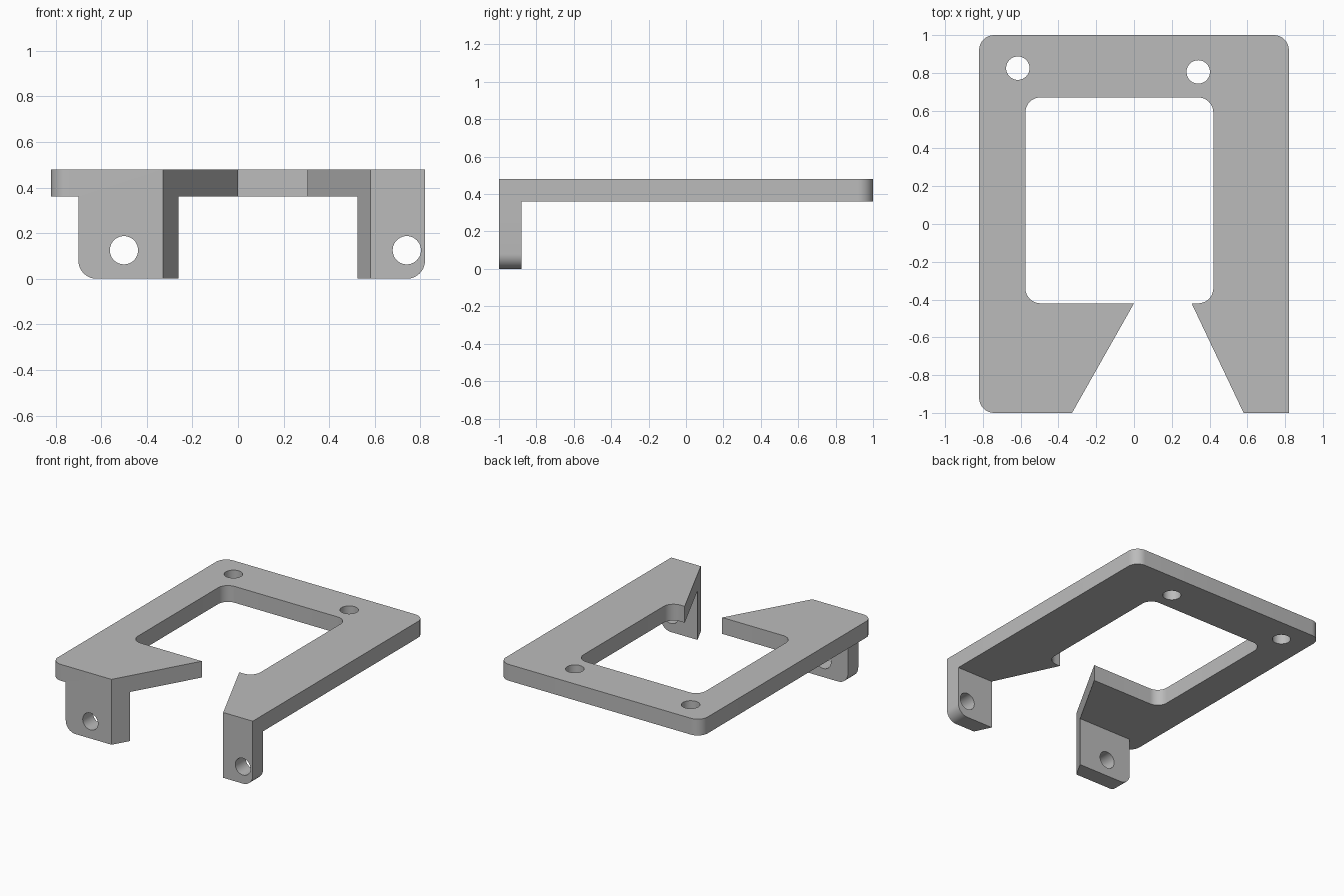
import bpy, bmesh, math
from mathutils import Vector

if "Cube" in bpy.data.objects:
    bpy.data.objects.remove(bpy.data.objects["Cube"])

grey = bpy.data.materials.new("plain grey")
grey.use_nodes = True
grey.diffuse_color = (0.5, 0.5, 0.5, 1)
grey.node_tree.nodes["Principled BSDF"].inputs["Base Color"].default_value = grey.diffuse_color


def fillet(corners, steps=10):
    """Turn (x, y, radius) corners into an outline with rounded corners."""
    out = []
    for i, (x, y, r) in enumerate(corners):
        p = Vector((x, y))
        if r == 0:
            out.append(p)
            continue
        a = (Vector(corners[i - 1][:2]) - p).normalized()
        b = (Vector(corners[(i + 1) % len(corners)][:2]) - p).normalized()
        centre = p + (a + b) * r      # square corners only
        for k in range(steps + 1):
            t = math.pi / 2 * k / steps
            out.append(centre - b * r * math.cos(t) - a * r * math.sin(t))
    return out


def circle(x, y, r, n=40):
    return [Vector((x + r * math.cos(math.tau * k / n), y + r * math.sin(math.tau * k / n)))
            for k in range(n)]


def prism(name, outline, low, high, upright=False):
    """Extrude an outline along z, or along y when upright."""
    bm = bmesh.new()
    place = (lambda p: (p.x, low, p.y)) if upright else (lambda p: (p.x, p.y, low))
    face = bm.faces.new([bm.verts.new(place(p)) for p in outline])
    moved = bmesh.ops.extrude_face_region(bm, geom=[face])["geom"]
    step = Vector((0, high - low, 0)) if upright else Vector((0, 0, high - low))
    bmesh.ops.translate(bm, vec=step, verts=[v for v in moved if isinstance(v, bmesh.types.BMVert)])
    bmesh.ops.recalc_face_normals(bm, faces=bm.faces)
    mesh = bpy.data.meshes.new(name)
    bm.to_mesh(mesh)
    bm.free()
    mesh.materials.append(grey)
    obj = bpy.data.objects.new(name, mesh)
    bpy.context.collection.objects.link(obj)
    return obj


def combine(target, other, operation):
    """Apply a boolean and remove the helper."""
    bpy.context.view_layer.objects.active = target
    mod = target.modifiers.new("combine", "BOOLEAN")
    mod.operation, mod.solver, mod.object = operation, "EXACT", other
    bpy.ops.object.modifier_apply(modifier=mod.name)
    bpy.data.objects.remove(other)


R, HOLE = 0.08, 0.062
UNDER, TOP = 0.36, 0.48

# Flat frame with a rounded window
bracket = prism("bracket", fillet([(-0.82, -1, R), (0.82, -1, 0), (0.82, 1, R), (-0.82, 1, R)]),
                UNDER, TOP)
window = prism("window_cutter", fillet([(-0.575, -0.42, R), (0.42, -0.42, R),
                                        (0.42, 0.67, R), (-0.575, 0.67, R)]), 0.2, 0.6)
combine(bracket, window, "DIFFERENCE")

# Front mounting tabs, rounded at the lower outer corner
left_tab = [(0.4, 0, 0), (0.82, 0, R), (0.82, UNDER, 0), (0.4, UNDER, 0)]
right_tab = [(-0.70, 0, R), (-0.2, 0, 0), (-0.2, UNDER, 0), (-0.70, UNDER, 0)]
for name, corners in (("left_tab", left_tab), ("right_tab", right_tab)):
    combine(bracket, prism(name, fillet(corners), -1, -0.88, True), "UNION")

# Tapered front gap that also slants the inner tab faces
gap = [Vector(p) for p in ((-0.441, -1.2), (0.675, -1.2), (0.248, -0.3), (0.068, -0.3))]
combine(bracket, prism("gap_cutter", gap, -0.2, 0.7), "DIFFERENCE")

# Screw holes through the frame and the tabs
for x, y in ((-0.615, 0.825), (0.34, 0.805)):
    combine(bracket, prism("hole_cutter", circle(x, y, HOLE), 0.2, 0.6), "DIFFERENCE")
for x in (-0.50, 0.74):
    combine(bracket, prism("hole_cutter", circle(x, 0.125, HOLE), -1.1, -0.8, True), "DIFFERENCE")

bpy.ops.object.select_all(action="DESELECT")
bracket.select_set(True)
bpy.context.view_layer.objects.active = bracket
bpy.ops.object.shade_smooth_by_angle(angle=math.radians(30))
